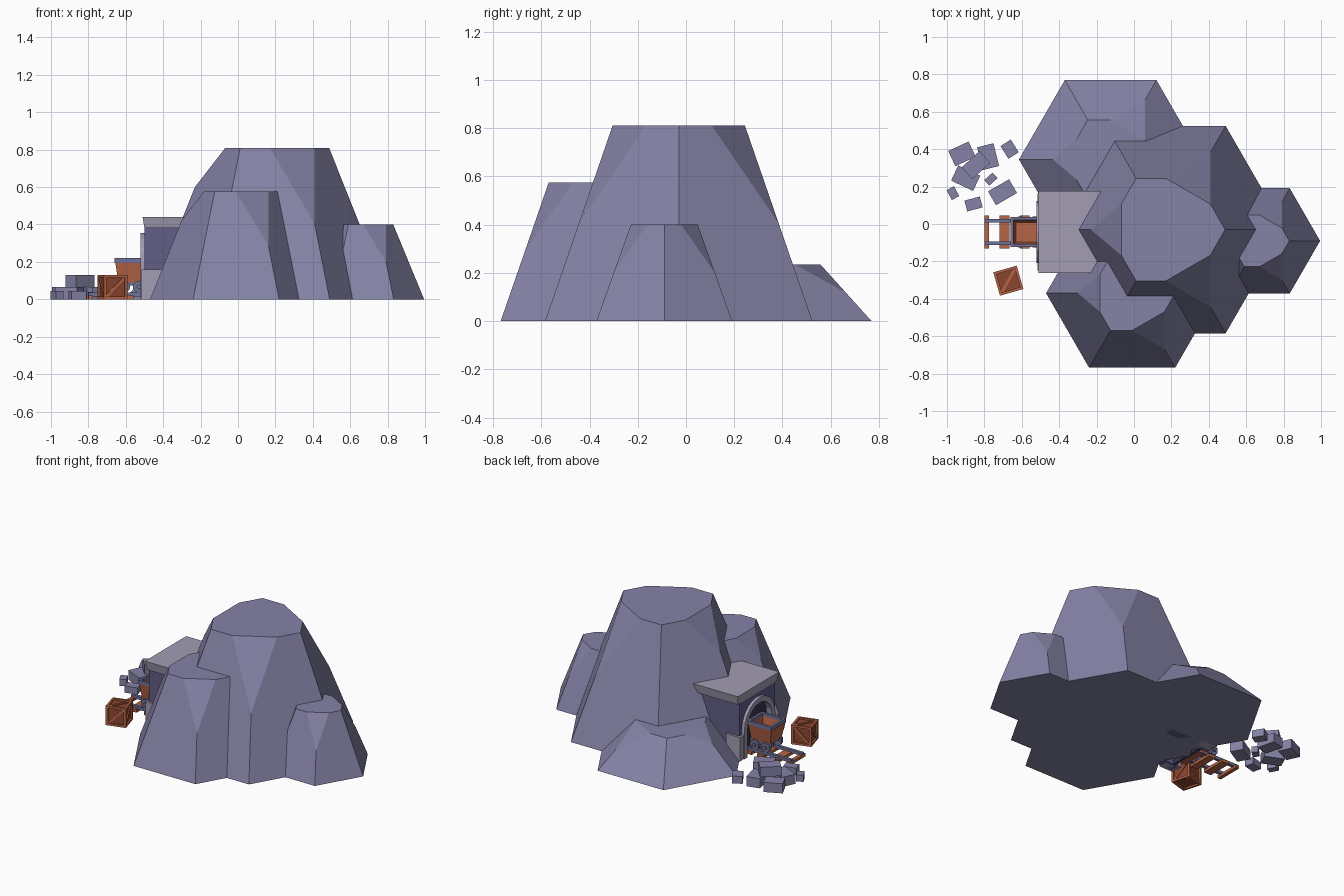
import bpy, bmesh, math
from mathutils import Matrix, Vector

if "Cube" in bpy.data.objects:
    bpy.data.objects.remove(bpy.data.objects["Cube"])


def mat(name, c):
    m = bpy.data.materials.new(name)
    m.diffuse_color = (*c, 1)
    m.use_nodes = True
    m.node_tree.nodes["Principled BSDF"].inputs["Base Color"].default_value = m.diffuse_color
    return m


ROCK = mat("rock", (0.235, 0.225, 0.38))
WALL = mat("dark_stone", (0.12, 0.11, 0.24))
STONE = mat("pale_stone", (0.36, 0.34, 0.45))
WOOD = mat("wood", (0.48, 0.13, 0.06))
DARKWOOD = mat("dark_wood", (0.25, 0.06, 0.03))
METAL = mat("metal", (0.16, 0.17, 0.32))
BLACK = mat("tunnel_dark", (0.04, 0.035, 0.08))


def finish(name, bm, m):
    bmesh.ops.recalc_face_normals(bm, faces=bm.faces)
    me = bpy.data.meshes.new(name)
    bm.to_mesh(me)
    bm.free()
    me.materials.append(m)
    ob = bpy.data.objects.new(name, me)
    bpy.context.collection.objects.link(ob)
    return ob


def box(name, lo, hi, m, angle=0, taper=1):
    """Box between two corners, turned about its own vertical axis; taper scales the bottom."""
    lo, hi = Vector(lo), Vector(hi)
    c, s = (lo + hi) / 2, hi - lo
    bm = bmesh.new()
    bmesh.ops.create_cube(bm, size=1)
    for v in bm.verts:
        k = taper if v.co.z < 0 else 1
        v.co = Vector((v.co.x * s.x * k, v.co.y * s.y * k, v.co.z * s.z))
    bm.transform(Matrix.Translation(c) @ Matrix.Rotation(math.radians(angle), 4, 'Z'))
    return finish(name, bm, m)


def extrude_x(name, pts, x0, x1, m):
    """Extrude a y-z outline along x."""
    bm = bmesh.new()
    f = bm.faces.new([bm.verts.new((x0, y, z)) for y, z in pts])
    r = bmesh.ops.extrude_face_region(bm, geom=[f])
    for v in r["geom"]:
        if isinstance(v, bmesh.types.BMVert):
            v.co.x = x1
    return finish(name, bm, m)


def peak(name, x, y, r1, r2, h):
    """Hexagonal frustum with every other top corner chipped off."""
    def corner(deg, t):
        r = r2 + (r1 - r2) * t
        a = math.radians(deg)
        return Vector((x + r * math.cos(a), y + r * math.sin(a), h * (1 - t)))
    pts = [corner(d, 1) for d in range(0, 360, 60)]
    pts += [corner(d, 0) for d in (0, 120, 240)]
    for d, t in ((60, 0.5), (180, 0.26), (300, 0.5)):
        pts.append(corner(d, t))
        pts += [(corner(d, 0) + corner(d + e, 0)) / 2 for e in (-60, 60)]
    bm = bmesh.new()
    for p in pts:
        bm.verts.new(p)
    bmesh.ops.convex_hull(bm, input=bm.verts)
    bmesh.ops.dissolve_limit(bm, angle_limit=0.01, verts=bm.verts, edges=bm.edges)
    finish(name, bm, ROCK)


# Mountain
peak("main_peak", 0.17, -0.03, 0.64, 0.317, 0.81)
peak("front_peak", -0.01, -0.37, 0.46, 0.23, 0.575)
peak("back_peak", -0.125, 0.345, 0.49, 0.245, 0.235)
peak("right_peak", 0.67, -0.09, 0.325, 0.16, 0.4)

# Mine entrance: wall with arched opening, roof slab, arch ring, feet
CY, CZ = -0.043, 0.19


def arch(r, n=10):
    pts = [(CY - r * math.cos(math.pi * i / n), CZ + r * math.sin(math.pi * i / n)) for i in range(n + 1)]
    return [(CY - r, 0)] + pts + [(CY + r, 0)]


extrude_x("entrance_wall", arch(0.13) + [(CY + 0.19, 0), (CY + 0.19, 0.4), (CY - 0.19, 0.4), (CY - 0.19, 0)],
          -0.50, -0.18, WALL)
extrude_x("tunnel_back", arch(0.13), -0.475, -0.46, BLACK)
extrude_x("stone_arch", arch(0.13) + arch(0.165)[::-1], -0.52, -0.485, STONE)
box("roof_slab", (-0.51, CY - 0.22, 0.38), (-0.12, CY + 0.22, 0.44), STONE, taper=0.95)
for s in (-1, 1):
    c = CY + s * 0.175
    box("wall_foot", (-0.515, c - 0.03, 0), (-0.41, c + 0.03, 0.16), STONE)

# Track
for x0, x1 in ((-0.80, -0.775), (-0.72, -0.665), (-0.61, -0.56), (-0.52, -0.48)):
    box("sleeper", (x0, -0.13, 0), (x1, 0.045, 0.02), WOOD)
for s in (-1, 1):
    y = CY + s * 0.06
    box("rail", (-0.80, y - 0.01, 0.015), (-0.47, y + 0.01, 0.035), METAL)

# Mine cart: hollow tapered tub, rim, chassis, wheels
X0, X1, W = -0.66, -0.48, 0.08
bm = bmesh.new()
loops = []
for inset, z in ((0.02, 0.09), (0.003, 0.205), (0.015, 0.205), (0.028, 0.13)):
    loops.append([bm.verts.new(p) for p in (
        (X0 + inset, CY - W + inset, z), (X1 - inset, CY - W + inset, z),
        (X1 - inset, CY + W - inset, z), (X0 + inset, CY + W - inset, z))])
for a, b in zip(loops, loops[1:]):
    for i in range(4):
        bm.faces.new((a[i], a[(i + 1) % 4], b[(i + 1) % 4], b[i]))
bm.faces.new(loops[0][::-1])
bm.faces.new(loops[-1])
finish("cart_tub", bm, WOOD)
for s in (-1, 1):
    y = CY + s * (W - 0.008)
    box("cart_rim_side", (X0, y - 0.008, 0.195), (X1, y + 0.008, 0.22), METAL)
    x = (X0 + X1) / 2 + s * ((X1 - X0) / 2 - 0.008)
    box("cart_rim_end", (x - 0.008, CY - W, 0.195), (x + 0.008, CY + W, 0.22), METAL)
    box("cart_chassis", (X0 + 0.01, CY + s * 0.05 - 0.01, 0.075), (X1 - 0.01, CY + s * 0.05 + 0.01, 0.1), METAL)
    for wx in (X0 + 0.05, X1 - 0.05):
        for r, d, off in ((0.033, 0.02, 0.062), (0.012, 0.012, 0.076)):
            bm = bmesh.new()
            bmesh.ops.create_cone(bm, cap_ends=True, segments=10, radius1=r, radius2=r, depth=d)
            bm.transform(Matrix.Translation((wx, CY + s * off, 0.067)) @ Matrix.Rotation(math.pi / 2, 4, 'X'))
            finish("cart_wheel", bm, METAL)

# Crate: recessed core, twelve edge beams, diagonal brace on each face
bm = bmesh.new()
S, B = 0.065, 0.014


def add(size, loc, rot=Matrix()):
    r = bmesh.ops.create_cube(bm, size=1)
    bmesh.ops.transform(bm, verts=r["verts"],
                        matrix=Matrix.Translation(loc) @ rot @ Matrix.Diagonal((*size, 1)))


for ax in range(3):
    for a in (-1, 1):
        for b in (-1, 1):
            size, loc = [B] * 3, [0, 0, 0]
            size[ax] = 2 * S
            loc[(ax + 1) % 3], loc[(ax + 2) % 3] = a * (S - B / 2), b * (S - B / 2)
            add(size, loc)
        size, loc = [B] * 3, [0, 0, 0]
        size[ax], size[(ax + 1) % 3], loc[ax] = 0.008, 0.135, a * (S - 0.007)
        add(size, loc, Matrix.Rotation(math.radians(45), 4, 'XYZ'[ax]))
place = Matrix.Translation((-0.672, -0.303, S)) @ Matrix.Rotation(math.radians(16), 4, 'Z')
bm.transform(place)
finish("crate_frame", bm, WOOD)
box("crate_core", (-0.727, -0.358, 0.01), (-0.617, -0.248, 0.12), DARKWOOD, angle=16)

# Rubble: x, y, length, width, bottom, top, turn
for x, y, l, w, z0, z1, a in (
        (-0.92, 0.375, 0.12, 0.09, 0, 0.065, 25), (-0.78, 0.36, 0.09, 0.125, 0, 0.065, 14),
        (-0.665, 0.40, 0.065, 0.08, 0, 0.05, 32), (-0.90, 0.245, 0.13, 0.09, 0, 0.065, -25),
        (-0.845, 0.315, 0.13, 0.085, 0.065, 0.13, 42), (-0.765, 0.24, 0.06, 0.04, 0, 0.04, 42),
        (-0.703, 0.17, 0.13, 0.085, 0, 0.065, 30), (-0.968, 0.165, 0.045, 0.06, 0, 0.045, 28),
        (-0.858, 0.107, 0.085, 0.06, 0, 0.045, 15)):
    box("rubble", (x - l / 2, y - w / 2, z0), (x + l / 2, y + w / 2, z1), ROCK, angle=a)
